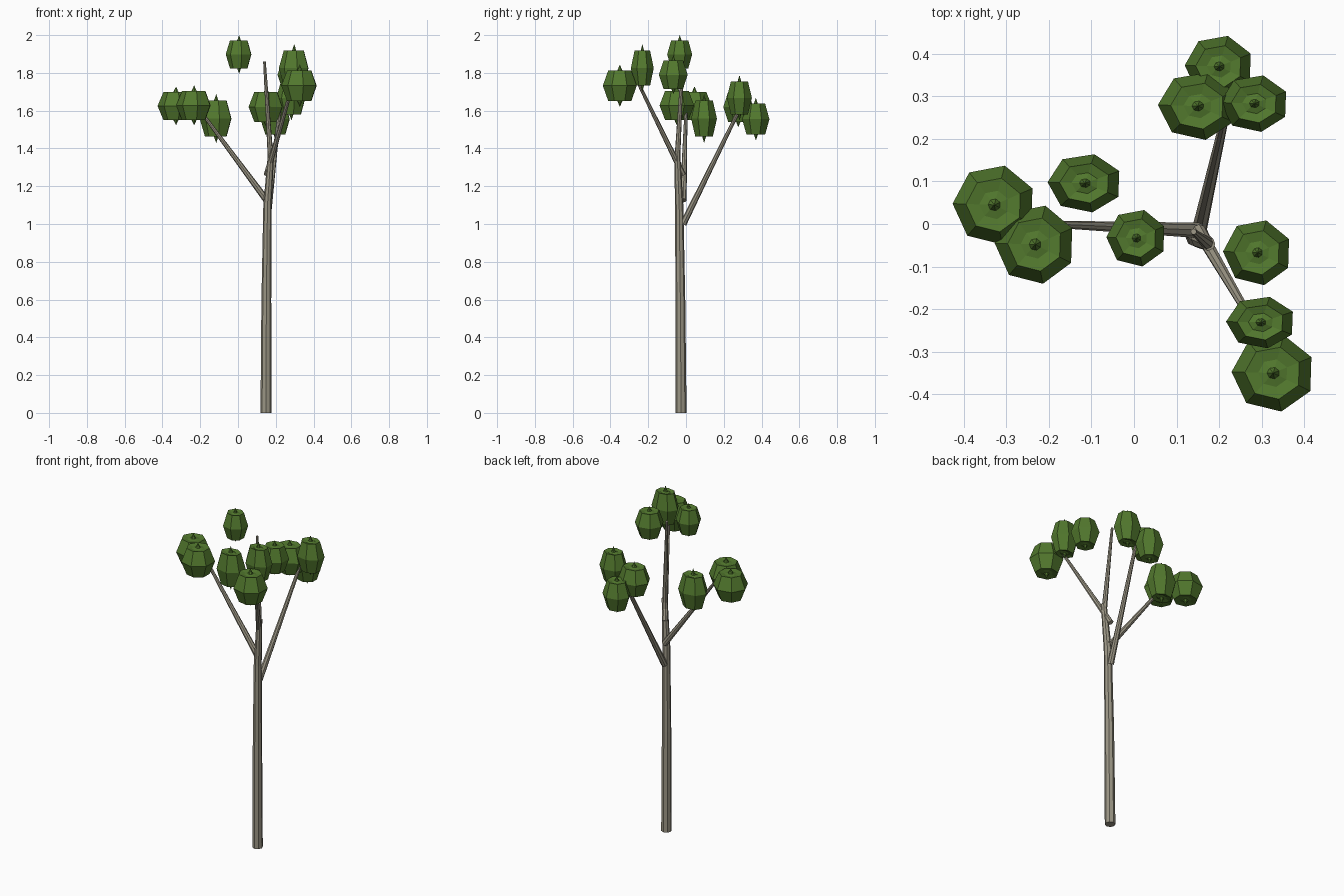
import bpy, bmesh, math
from mathutils import Vector

if "Cube" in bpy.data.objects:
    bpy.data.objects.remove(bpy.data.objects["Cube"])


def material(name, rgb):
    m = bpy.data.materials.new(name)
    m.diffuse_color = (*rgb, 1)
    m.use_nodes = True
    m.node_tree.nodes["Principled BSDF"].inputs["Base Color"].default_value = m.diffuse_color
    return m


bark = material("grey_bark", (0.33, 0.305, 0.235))
leaf = material("leaf_green", (0.085, 0.19, 0.027))


def finish(name, bm, mat):
    bmesh.ops.recalc_face_normals(bm, faces=bm.faces[:])
    me = bpy.data.meshes.new(name)
    bm.to_mesh(me)
    bm.free()
    me.materials.append(mat)
    ob = bpy.data.objects.new(name, me)
    bpy.context.collection.objects.link(ob)


def bridge(bm, a, b):
    n = len(a)
    for i in range(n):
        bm.faces.new((a[i], a[(i + 1) % n], b[(i + 1) % n], b[i]))


def limb(name, path, sides=8):
    """Tapered tube through (x, y, z, radius) points."""
    bm = bmesh.new()
    pts = [Vector(p[:3]) for p in path]
    rings = []
    for i, p in enumerate(pts):
        d = pts[min(i + 1, len(pts) - 1)] - pts[max(i - 1, 0)]
        if i == 0 and p.z == 0:
            d = Vector((0, 0, 1))  # flat foot on the ground
        q = Vector((0, 0, 1)).rotation_difference(d.normalized())
        rings.append([bm.verts.new(p + q @ Vector((
            path[i][3] * math.cos(math.tau * k / sides),
            path[i][3] * math.sin(math.tau * k / sides), 0)))
            for k in range(sides)])
    for a, b in zip(rings, rings[1:]):
        bridge(bm, a, b)
    bm.faces.new(rings[0])
    bm.faces.new(rings[-1])
    finish(name, bm, bark)


# Barrel profile with dimpled, spiked ends: (radius, height) of the upper half
HALF = [(0.15, 0.72), (0.36, 0.68), (0.68, 0.73)]
PROFILE = HALF + [(1, 0)] + [(r, -h) for r, h in reversed(HALF)]


def leaf_clump(name, c, s, sides=7):
    bm = bmesh.new()

    def vert(r, h, a=0):
        return bm.verts.new((c[0] + s[0] * r * math.cos(a),
                             c[1] + s[1] * r * math.sin(a), c[2] + s[2] * h))
    rings = [[vert(r, h, math.radians(24) + math.tau * k / sides)
              for k in range(sides)] for r, h in PROFILE]
    for a, b in zip(rings, rings[1:]):
        bridge(bm, a, b)
    for ring, h in ((rings[0], 1), (rings[-1], -1)):
        tip = vert(0, h)
        for i in range(sides):
            bm.faces.new((ring[i], ring[(i + 1) % sides], tip))
    finish(name, bm, leaf)


# Trunk and its thin leader
limb("trunk", [(0.148, -0.026, 0, 0.029), (0.150, -0.030, 0.6, 0.026),
               (0.156, -0.036, 1.1, 0.022), (0.175, -0.047, 1.38, 0.016)])
limb("leader", [(0.172, -0.045, 1.36, 0.015), (0.140, -0.018, 1.86, 0.007)])

# Three side branches
limb("left_branch", [(0.152, -0.015, 1.125, 0.018), (-0.20, 0.0, 1.60, 0.008)])
limb("back_branch", [(0.153, -0.015, 1.0, 0.018), (0.22, 0.28, 1.60, 0.009)])
limb("right_branch", [(0.152, -0.015, 1.26, 0.016), (0.29, -0.25, 1.74, 0.008)])

# Leaf clumps: centre, half sizes
CLUMPS = [
    ((0.200, 0.370, 1.555), (0.081, 0.074, 0.113)),
    ((0.150, 0.277, 1.620), (0.094, 0.081, 0.108)),
    ((0.283, 0.283, 1.668), (0.081, 0.068, 0.120)),
    ((-0.115, 0.096, 1.558), (0.088, 0.070, 0.130)),
    ((-0.328, 0.045, 1.625), (0.098, 0.095, 0.102)),
    ((-0.232, -0.048, 1.628), (0.095, 0.094, 0.106)),
    ((0.006, -0.033, 1.898), (0.071, 0.068, 0.102)),
    ((0.290, -0.067, 1.790), (0.081, 0.078, 0.103)),
    ((0.298, -0.231, 1.825), (0.082, 0.062, 0.127)),
    ((0.327, -0.350, 1.732), (0.098, 0.092, 0.112)),
]
for i, (c, s) in enumerate(CLUMPS):
    leaf_clump(f"leaf_clump_{i + 1}", c, s)
